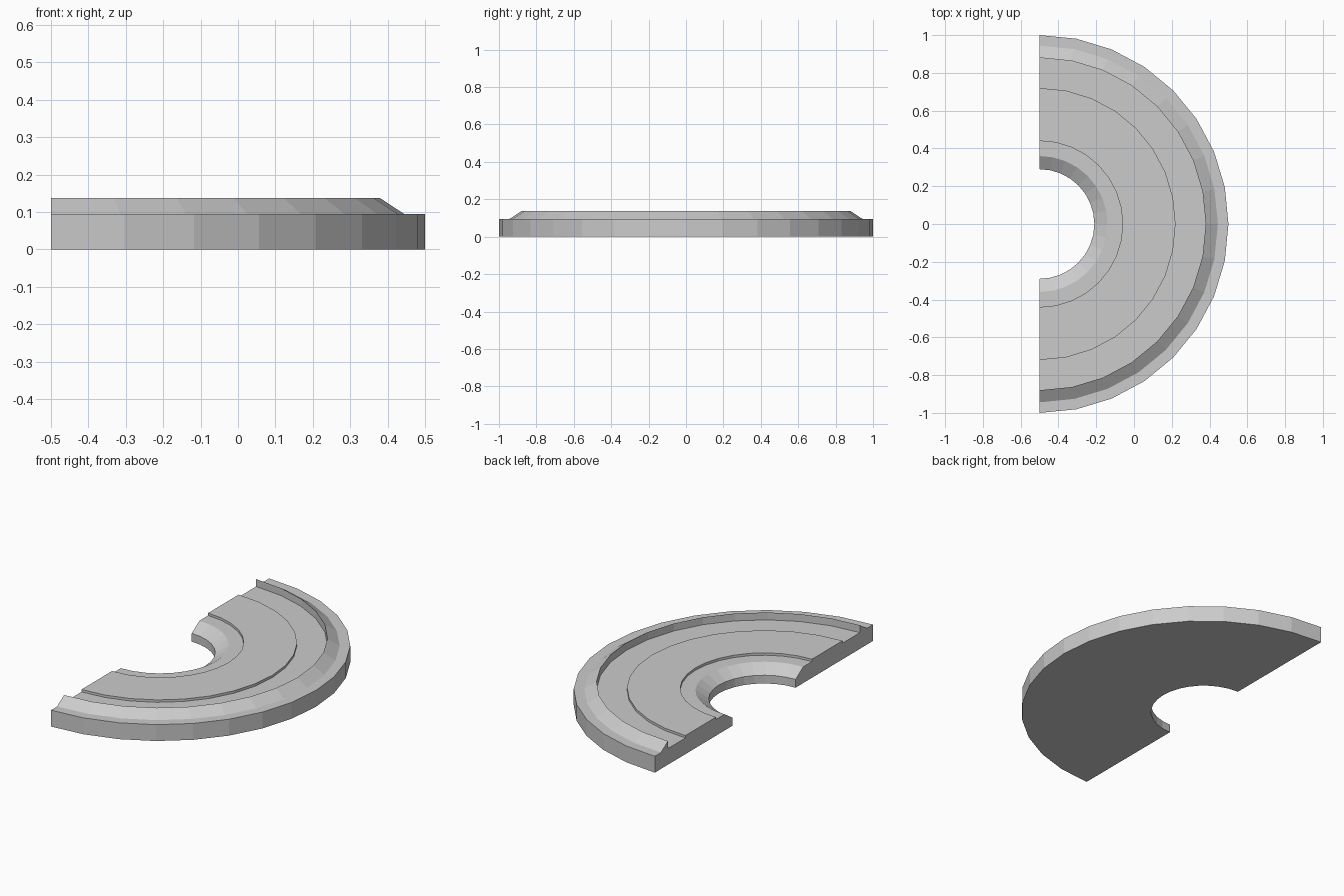
import bpy, bmesh, math
from mathutils import Vector

if "Cube" in bpy.data.objects:
    bpy.data.objects.remove(bpy.data.objects["Cube"])

SEGMENTS = 16
CENTRE_X = -0.5

# Cross-section as (radius, height), from the inner bore out to the rim
profile = [
    (0.29, 0.0), (0.29, 0.048), (0.36, 0.094),   # bore wall and chamfer
    (0.44, 0.094), (0.44, 0.108),                # step up to raised band
    (0.72, 0.108), (0.72, 0.094),                # step down to channel
    (0.88, 0.094), (0.88, 0.137),                # inner wall of lip
    (0.944, 0.095), (1.0, 0.095), (1.0, 0.0),    # sloped lip, ledge, outer wall
]

bm = bmesh.new()

# Cut face at one end, swept half a turn to the other end
verts = [bm.verts.new((CENTRE_X, -r, z)) for r, z in profile]
start = bm.faces.new(verts)
result = bmesh.ops.extrude_face_region(bm, geom=[start], use_keep_orig=True)
bmesh.ops.delete(bm, geom=[g for g in result["geom"]] + [], context='VERTS')

bm.clear()
verts = [bm.verts.new((CENTRE_X, -r, z)) for r, z in profile]
start = bm.faces.new(verts)
bmesh.ops.spin(bm, geom=[start], cent=Vector((CENTRE_X, 0, 0)), axis=(0, 0, 1),
               angle=math.pi, steps=SEGMENTS, use_duplicate=False)

# The sweep consumes the start face, so close that end if it is open
open_edges = [e for e in bm.edges if e.is_boundary]
if open_edges:
    bmesh.ops.holes_fill(bm, edges=open_edges, sides=0)
bmesh.ops.recalc_face_normals(bm, faces=bm.faces)

mesh = bpy.data.meshes.new("half_ring_plate")
bm.to_mesh(mesh)
bm.free()
plate = bpy.data.objects.new("half_ring_plate", mesh)
bpy.context.collection.objects.link(plate)
